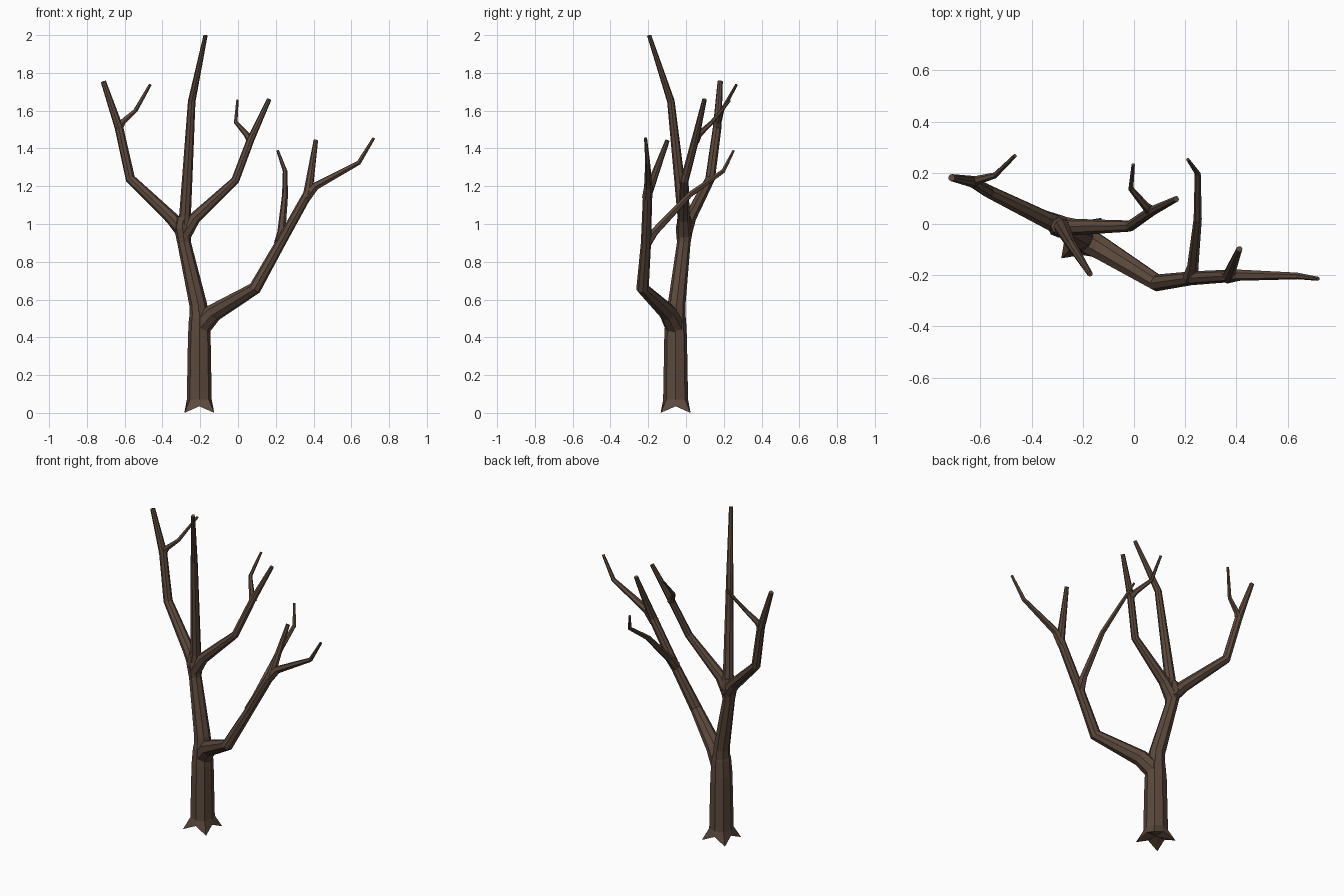
import bpy, bmesh, math
from mathutils import Vector

bark = bpy.data.materials.new("bark")
bark.diffuse_color = (0.105, 0.066, 0.046, 1)


def finish(name, bm):
    bmesh.ops.recalc_face_normals(bm, faces=bm.faces)
    me = bpy.data.meshes.new(name)
    bm.to_mesh(me)
    bm.free()
    me.materials.append(bark)
    ob = bpy.data.objects.new(name, me)
    bpy.context.collection.objects.link(ob)
    return ob


def bridge(bm, rings):
    for a, b in zip(rings, rings[1:]):
        n = len(a)
        for i in range(n):
            j = (i + 1) % n
            bm.faces.new((a[i], a[j], b[j], b[i]))


# Tapered faceted limb through (x, y, z, radius) points
def limb(name, pts, sides=8):
    bm = bmesh.new()
    P = [Vector(p[:3]) for p in pts]
    D = [(b - a).normalized() for a, b in zip(P, P[1:])]
    T = [D[0]] + [(a + b).normalized() for a, b in zip(D, D[1:])] + [D[-1]]
    u = T[0].orthogonal().normalized()
    rings = []
    for p, t, q in zip(P, T, pts):
        u = (u - t * u.dot(t)).normalized()
        v = t.cross(u)
        rings.append([bm.verts.new(p + q[3] * (u * math.cos(a) + v * math.sin(a)))
                      for a in (2 * math.pi * i / sides for i in range(sides))])
    bridge(bm, rings)
    bm.faces.new(rings[0])
    bm.faces.new(rings[-1])
    return finish(name, bm)


# Trunk with a four-pointed root flare
bm = bmesh.new()
cx, cy = -0.205, -0.055
levels = [(0.0, 0.112, 0.035, 0.066), (0.07, 0.07, 0.07, 0.066),
          (0.4, 0.063, 0.4, 0.06), (0.5, 0.055, 0.5, 0.055), (0.54, 0.045, 0.54, 0.045)]
rings = []
for zc, rc, zm, rm in levels:
    ring = []
    for i in range(8):
        a = i * math.pi / 4
        r, z = (rc, zc) if i % 2 else (rm, zm)
        ring.append(bm.verts.new((cx + r * math.cos(a), cy + r * math.sin(a), z)))
    rings.append(ring)
bridge(bm, rings)
bm.faces.new(rings[-1])
hub = bm.verts.new((cx, cy, 0.035))
for i in range(8):
    bm.faces.new((hub, rings[0][(i + 1) % 8], rings[0][i]))
finish("trunk", bm)

# Main stem, rising to the upper fork
limb("main_stem", [(-0.2, -0.055, 0.42, 0.054), (-0.21, -0.05, 0.57, 0.047),
                   (-0.285, -0.012, 0.9, 0.036), (-0.293, -0.008, 0.98, 0.046),
                   (-0.292, -0.008, 1.04, 0.032)])

# Upper branches
limb("left_branch", [(-0.28, -0.01, 0.95, 0.042), (-0.35, 0.02, 1.03, 0.034),
                     (-0.57, 0.128, 1.24, 0.026), (-0.63, 0.165, 1.51, 0.023),
                     (-0.713, 0.181, 1.755, 0.014)])
limb("top_branch", [(-0.288, -0.008, 0.96, 0.04), (-0.28, -0.015, 1.05, 0.031),
                    (-0.245, -0.08, 1.65, 0.02), (-0.172, -0.195, 1.998, 0.011)])
limb("middle_branch", [(-0.29, -0.01, 0.94, 0.042), (-0.23, -0.012, 1.03, 0.032),
                       (-0.015, -0.008, 1.23, 0.022), (0.068, 0.05, 1.45, 0.02),
                       (0.165, 0.098, 1.66, 0.012)])

# Lower right bough
limb("right_bough", [(-0.21, -0.05, 0.44, 0.055), (-0.13, -0.095, 0.53, 0.048),
                     (0.09, -0.23, 0.66, 0.034), (0.225, -0.212, 0.9, 0.027),
                     (0.37, -0.203, 1.16, 0.025), (0.412, -0.098, 1.443, 0.012)])

# Twigs
twigs = {
    "left_twig": [(-0.635, 0.163, 1.5, 0.024), (-0.61, 0.172, 1.54, 0.017),
                  (-0.543, 0.19, 1.6, 0.012), (-0.465, 0.267, 1.737, 0.008)],
    "middle_twig": [(0.068, 0.05, 1.44, 0.022), (0.045, 0.07, 1.475, 0.016),
                    (-0.012, 0.138, 1.54, 0.011), (-0.003, 0.232, 1.655, 0.007)],
    "bough_outer_twig": [(0.36, -0.205, 1.14, 0.028), (0.41, -0.2, 1.2, 0.022),
                         (0.64, -0.203, 1.325, 0.013), (0.719, -0.214, 1.455, 0.008)],
    "bough_back_twig": [(0.22, -0.21, 0.9, 0.03), (0.23, -0.165, 0.96, 0.022),
                        (0.249, 0.02, 1.155, 0.016), (0.249, 0.197, 1.28, 0.012),
                        (0.21, 0.252, 1.388, 0.007)],
}
for name, pts in twigs.items():
    limb(name, pts, 6)
